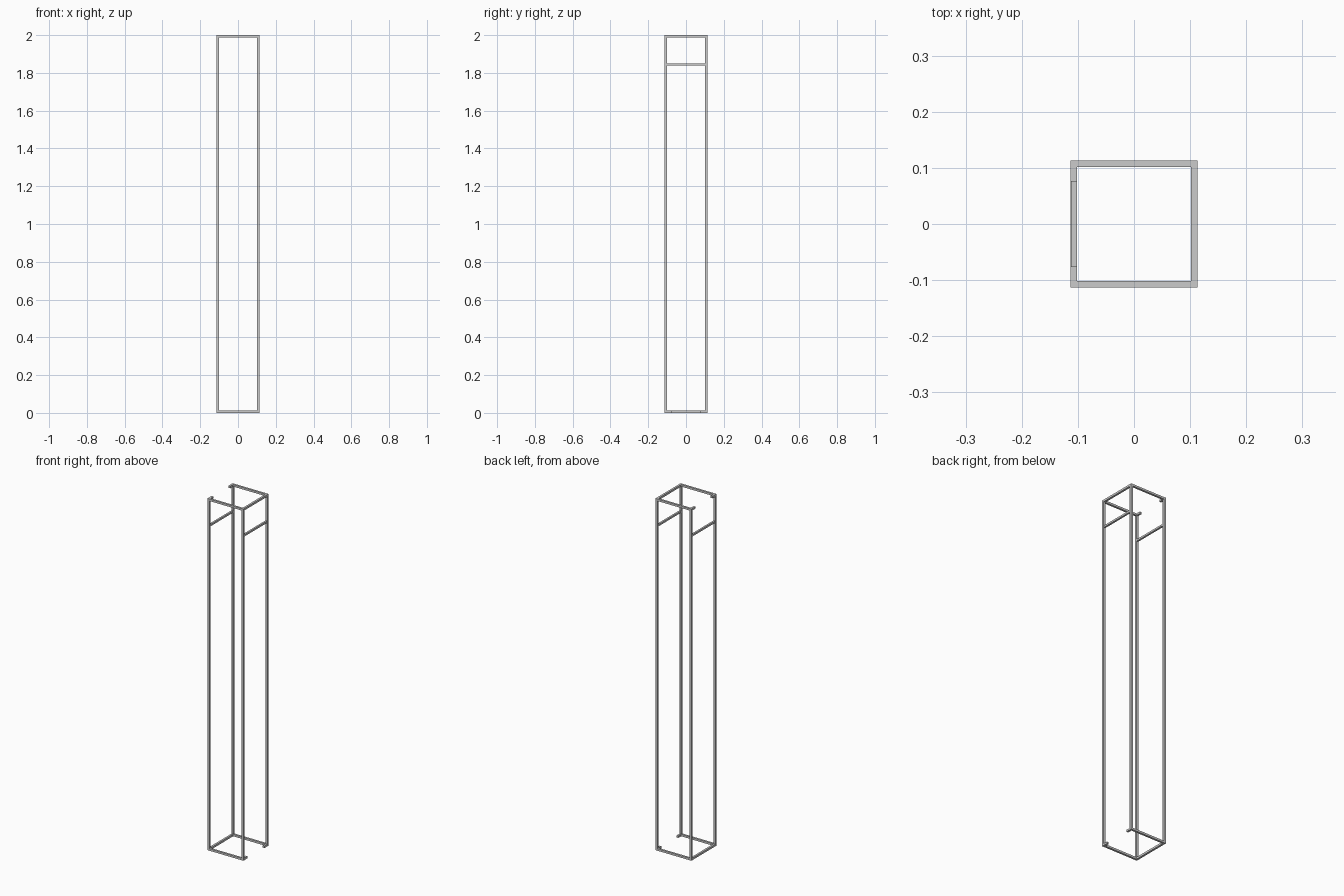
import bpy, bmesh
from mathutils import Matrix, Vector

if "Cube" in bpy.data.objects:
    bpy.data.objects.remove(bpy.data.objects["Cube"])

R = 0.113      # half of the outer width
T = 0.0115     # square bar thickness
H = 2.0        # height
C = R - T / 2  # bar centre line
STUB = 0.076   # where the short return stubs end


def bar(name, lo, hi):
    """Square bar as a box between two opposite corners."""
    lo, hi = Vector(lo), Vector(hi)
    bm = bmesh.new()
    size = hi - lo
    bmesh.ops.create_cube(bm, size=1, matrix=Matrix.Translation((lo + hi) / 2)
                          @ Matrix.Diagonal((*size, 1)))
    me = bpy.data.meshes.new(name)
    bm.to_mesh(me)
    bm.free()
    ob = bpy.data.objects.new(name, me)
    bpy.context.collection.objects.link(ob)
    return ob


def along_y(name, x, y0, y1, z, t=T):
    return bar(name, (x - t / 2, y0, z - t / 2), (x + t / 2, y1, z + t / 2))


# Four upright posts, full height
for sx, xn in ((-1, "left"), (1, "right")):
    for sy, yn in ((-1, "front"), (1, "back")):
        x, y = sx * C, sy * C
        bar(f"post_{yn}_{xn}", (x - T / 2, y - T / 2, 0), (x + T / 2, y + T / 2, H))

# Top ring is open on the left, bottom ring is open on the right
for z, closed, zn in ((H - T / 2, 1, "top"), (T / 2, -1, "bottom")):
    for sy, yn in ((-1, "front"), (1, "back")):
        y = sy * C
        bar(f"{zn}_rail_{yn}", (-R + T, y - T / 2, z - T / 2), (R - T, y + T / 2, z + T / 2))
        # Short stub turning into the open side
        y0, y1 = sorted((sy * STUB, sy * (R - T)))
        along_y(f"{zn}_stub_{yn}", -closed * C, y0, y1, z)
    along_y(f"{zn}_rail_closed_side", closed * C, -R + T, R - T, z)

# Cross bars near the top on the left and right sides
for sx, xn in ((-1, "left"), (1, "right")):
    along_y(f"cross_bar_{xn}", sx * C, -R + T, R - T, 1.845, 0.0105)
